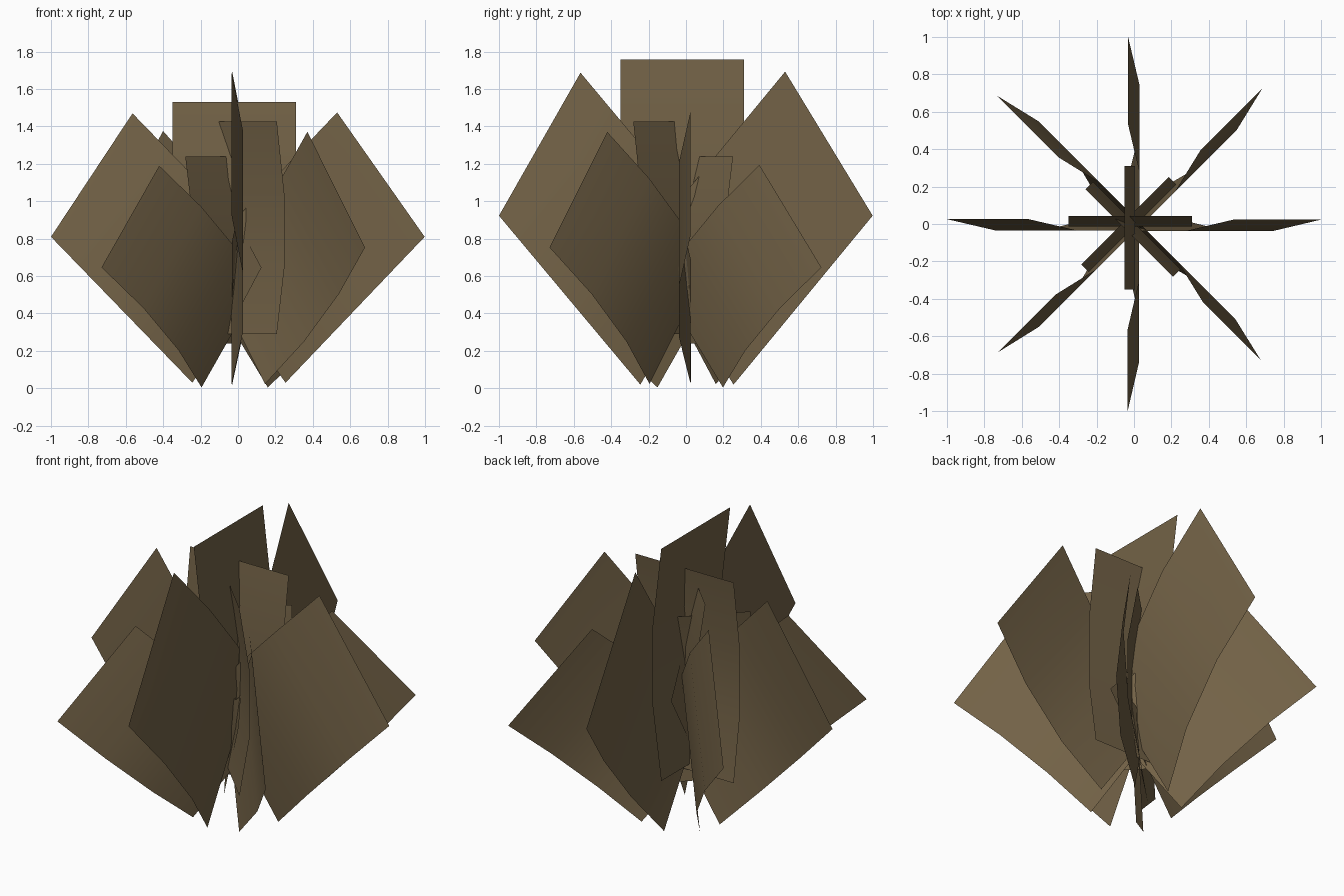
import bpy
import math
from mathutils import Matrix, Vector

if "Cube" in bpy.data.objects:
    bpy.data.objects.remove(bpy.data.objects["Cube"])

# One dry brown leaf colour
brown = bpy.data.materials.new("dry_leaf_brown")
brown.diffuse_color = (0.17, 0.122, 0.062, 1)
brown.use_nodes = True
brown.node_tree.nodes["Principled BSDF"].inputs["Base Color"].default_value = brown.diffuse_color

ROWS = (0.0, 0.34, 0.69, 1.0)   # bend lines from tip edge to root edge


def leaf_card(name, tl, tr, br, bl, n_edge, n_mid, angle, scale, lift):
    """Thin card bent along its length; corners are (outward, height)."""
    turn = Matrix.Rotation(angle, 3, 'Z')
    pivot = Vector((-0.004, -0.004, 0))
    verts = []
    for i, t in enumerate(ROWS):
        n = n_edge if i in (0, len(ROWS) - 1) else n_mid
        for top, bottom in ((tl, bl), (tr, br)):
            u = top[0] + (bottom[0] - top[0]) * t
            h = top[1] + (bottom[1] - top[1]) * t
            verts.append(turn @ Vector((u, n, h * scale + lift)) + pivot)
    faces = [(2 * i, 2 * i + 2, 2 * i + 3, 2 * i + 1) for i in range(len(ROWS) - 1)]
    mesh = bpy.data.meshes.new(name)
    mesh.from_pydata(verts, [], faces)
    mesh.materials.append(brown)
    mesh.shade_smooth()
    obj = bpy.data.objects.new(name, mesh)
    bpy.context.collection.objects.link(obj)


# Four crossed groups: turn in degrees, height scale, lift
GROUPS = ((0, 1.0, 0.0), (45, 0.823, -0.02), (90, 1.158, -0.015), (135, 0.936, -0.005))

for deg, s, z in GROUPS:
    a = math.radians(deg)
    # upright middle card
    leaf_card(f"upright_leaf_{deg}", (-0.346, 1.53), (0.314, 1.53),
              (0.314, 0.315), (-0.346, 0.315), 0.047, -0.01, a, s, z)
    # leaning cards on both sides
    leaf_card(f"right_leaning_leaf_{deg}", (0.534, 1.475), (1.002, 0.81),
              (0.258, 0.03), (-0.21, 0.695), 0.027, -0.033, a, s, z)
    leaf_card(f"left_leaning_leaf_{deg}", (-0.996, 0.81), (-0.56, 1.47),
              (0.196, 0.69), (-0.24, 0.03), 0.03, -0.03, a, s, z)
